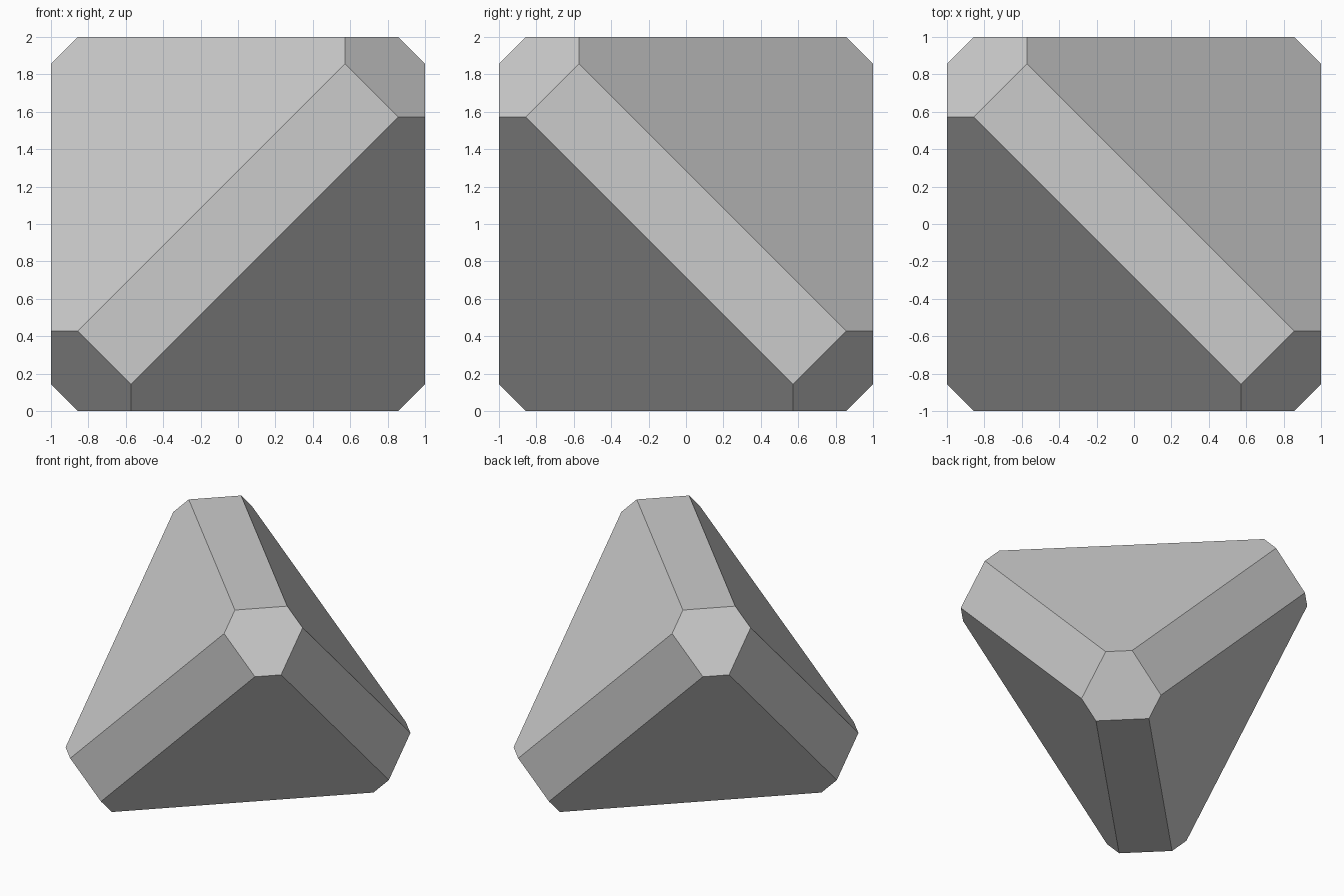
import bpy
import bmesh
from itertools import product
from mathutils import Vector

default = bpy.data.objects.get("Cube")
if default:
    bpy.data.objects.remove(default, do_unlink=True)

# Single grey material
grey = bpy.data.materials.new("light grey")
grey.use_nodes = True
colour = (0.6, 0.6, 0.6, 1)
grey.diffuse_color = colour
grey.node_tree.nodes["Principled BSDF"].inputs["Base Color"].default_value = colour

# Cube whose six sides become the bevelled edges of the tetrahedron
bm = bmesh.new()
bmesh.ops.create_cube(bm, size=2)

# Slice every diagonal: deep cuts make the main faces, shallow cuts the blunt tips
for signs in product((-1, 1), repeat=3):
    normal = Vector(signs)
    is_main_face = signs[0] * signs[1] * signs[2] > 0
    offset = 9 / 7 if is_main_face else 17 / 7
    cut = bmesh.ops.bisect_plane(
        bm, geom=bm.verts[:] + bm.edges[:] + bm.faces[:],
        plane_co=normal * offset / 3, plane_no=normal, clear_outer=True)
    rim = [e for e in cut["geom_cut"] if isinstance(e, bmesh.types.BMEdge)]
    bmesh.ops.contextual_create(bm, geom=rim)

bmesh.ops.recalc_face_normals(bm, faces=bm.faces)
bmesh.ops.translate(bm, verts=bm.verts, vec=(0, 0, 1))

mesh = bpy.data.meshes.new("bevelled_tetrahedron")
bm.to_mesh(mesh)
bm.free()
mesh.materials.append(grey)
body = bpy.data.objects.new("bevelled_tetrahedron", mesh)
bpy.context.collection.objects.link(body)
